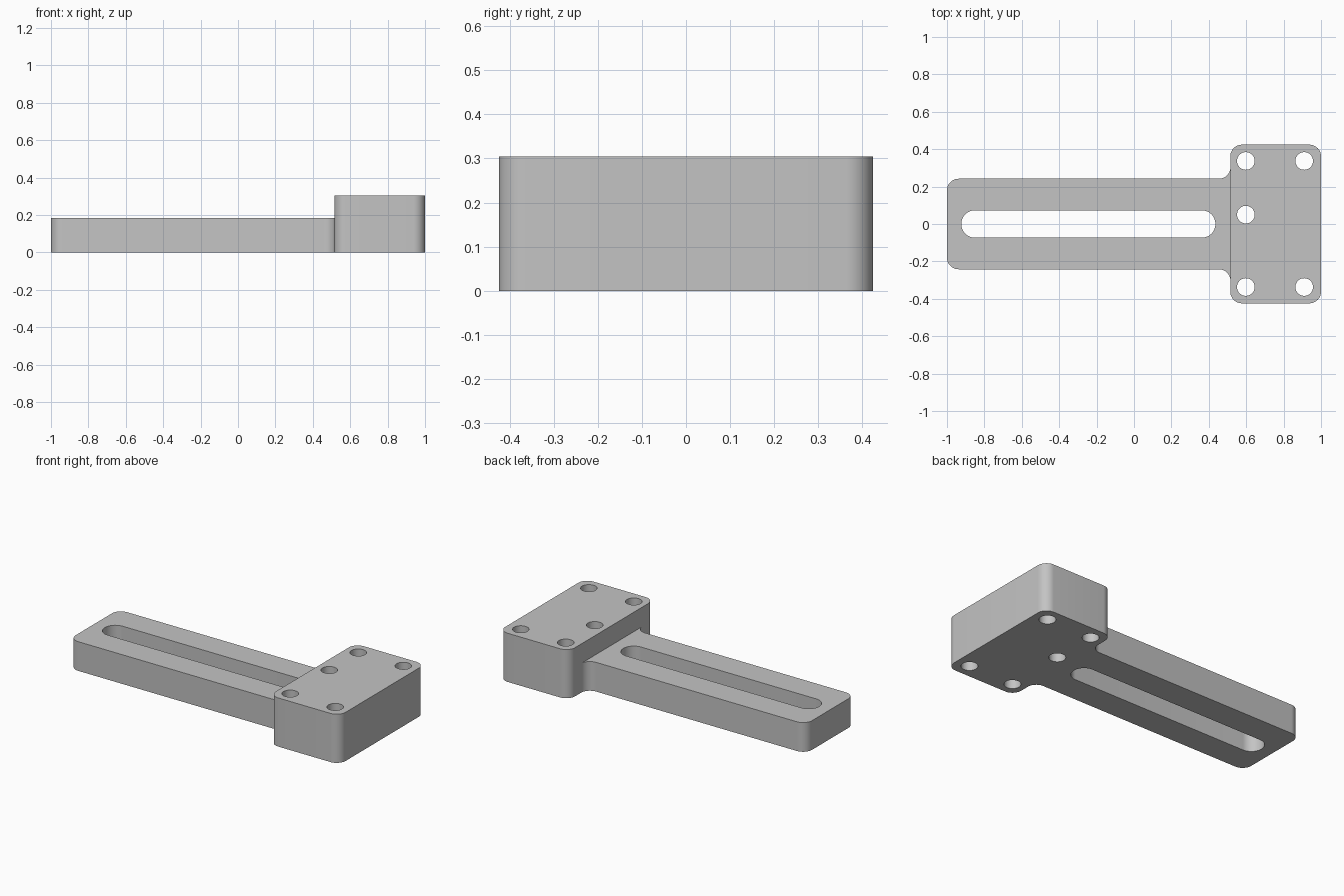
import bpy
import bmesh
from math import radians, sin, cos, pi
from mathutils import Vector

cube = bpy.data.objects.get("Cube")
if cube:
    bpy.data.objects.remove(cube, do_unlink=True)

metal = bpy.data.materials.new("plain grey")
metal.use_nodes = True
GREY = (0.55, 0.55, 0.55, 1)
metal.diffuse_color = GREY
metal.node_tree.nodes["Principled BSDF"].inputs["Base Color"].default_value = GREY


def rounded(corners, steps=12):
    """Replace each (x, y, radius) right-angle corner with an arc."""
    points = []
    for i, (x, y, r) in enumerate(corners):
        p = Vector((x, y))
        if r == 0:
            points.append(p)
            continue
        a = (Vector(corners[i - 1][:2]) - p).normalized() * r
        b = (Vector(corners[(i + 1) % len(corners)][:2]) - p).normalized() * r
        for k in range(steps + 1):
            t = pi / 2 * k / steps
            points.append(p + a * (1 - sin(t)) + b * (1 - cos(t)))
    return points


def prism(name, outline, bottom, top):
    """Closed upright solid over an outline."""
    bm = bmesh.new()
    low = [bm.verts.new((p.x, p.y, bottom)) for p in outline]
    high = [bm.verts.new((p.x, p.y, top)) for p in outline]
    bm.faces.new(low[::-1])
    bm.faces.new(high)
    for i in range(len(low)):
        bm.faces.new((low[i - 1], low[i], high[i], high[i - 1]))
    bmesh.ops.recalc_face_normals(bm, faces=bm.faces)
    mesh = bpy.data.meshes.new(name)
    bm.to_mesh(mesh)
    bm.free()
    mesh.materials.append(metal)
    obj = bpy.data.objects.new(name, mesh)
    bpy.context.collection.objects.link(obj)
    return obj


def box_outline(x0, x1, y0, y1, r):
    return rounded([(x0, y0, r), (x1, y0, r), (x1, y1, r), (x0, y1, r)])


def combine(target, other, operation):
    mod = target.modifiers.new(operation.lower(), "BOOLEAN")
    mod.operation = operation
    mod.solver = "EXACT"
    mod.object = other
    bpy.context.view_layer.objects.active = target
    bpy.ops.object.modifier_apply(modifier=mod.name)
    bpy.data.objects.remove(other, do_unlink=True)


# Thick head block
STEP, WIDE, NARROW, R = 0.515, 0.424, 0.242, 0.062
bracket = prism("slotted_bracket", box_outline(STEP, 1, -WIDE, WIDE, R), 0, 0.305)

# Thinner arm, flaring into the head with concave fillets
join, inside, flare = STEP + 0.001, STEP + 0.04, NARROW + R + 0.001
arm = prism("arm", rounded([
    (-1, -NARROW, R), (join, -NARROW, R), (join, -flare, 0), (inside, -flare, 0),
    (inside, flare, 0), (join, flare, 0), (join, NARROW, R), (-1, NARROW, R)]), 0, 0.183)
combine(bracket, arm, "UNION")

# Long adjustment slot
SLOT = 0.073
combine(bracket, prism("slot_cutter", box_outline(-0.923, 0.435, -SLOT, SLOT, SLOT - 0.001),
                       -0.1, 0.5), "DIFFERENCE")

# Bolt holes through the head
HOLE = 0.047
for x, y in [(0.598, 0.337), (0.91, 0.337), (0.598, 0.05), (0.598, -0.337), (0.91, -0.337)]:
    outline = box_outline(x - HOLE, x + HOLE, y - HOLE, y + HOLE, HOLE - 0.0005)
    combine(bracket, prism("hole_cutter", outline, -0.1, 0.5), "DIFFERENCE")

bpy.ops.object.select_all(action="DESELECT")
bracket.select_set(True)
bpy.context.view_layer.objects.active = bracket
bpy.ops.object.shade_smooth_by_angle(angle=radians(30))
